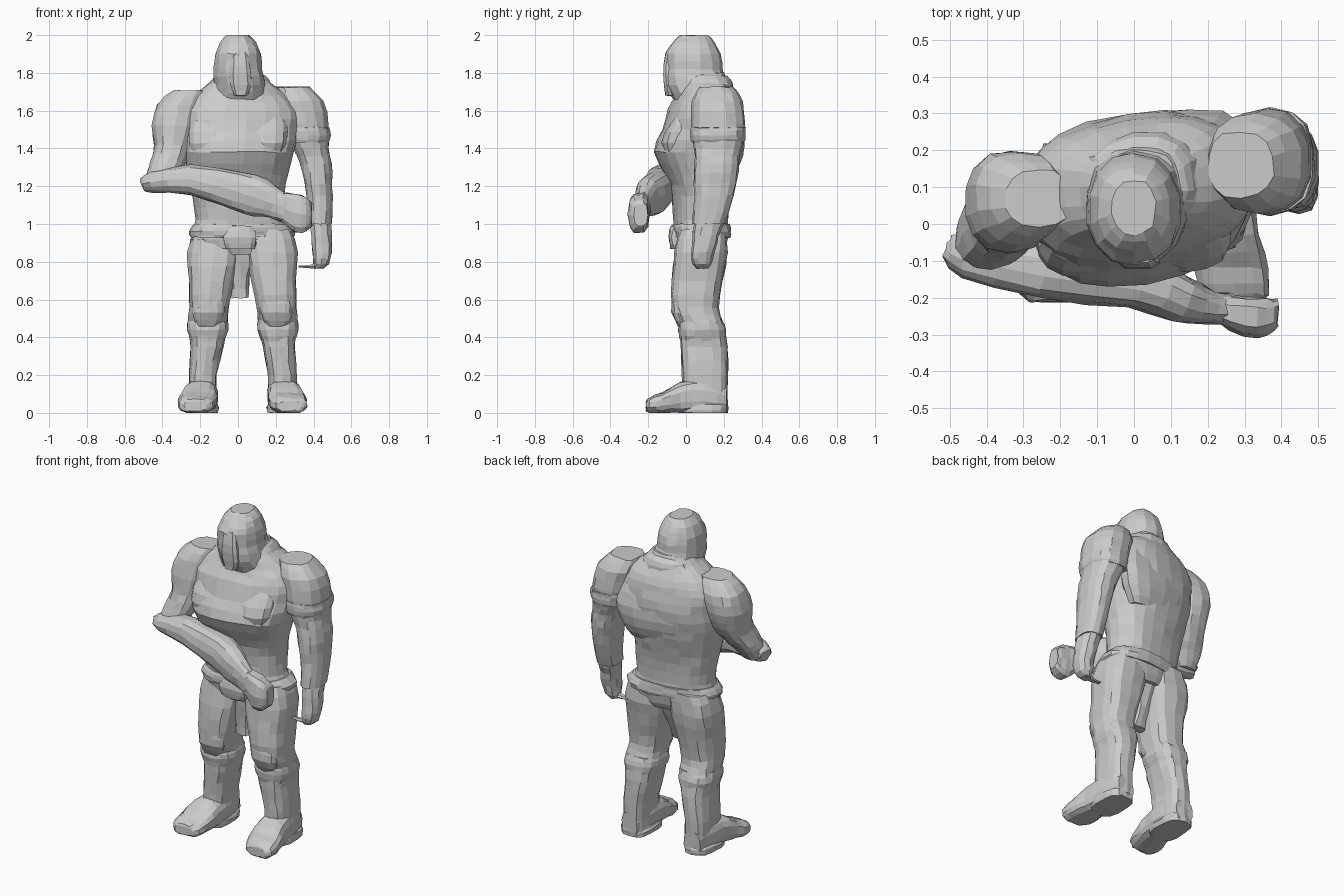
import bpy, bmesh, math, random
from mathutils import Vector

random.seed(4)
X, Y, Z = Vector((1, 0, 0)), Vector((0, 1, 0)), Vector((0, 0, 1))


def refine(rings):
    """Insert a smooth in-between ring between each pair of rings."""
    out, last = [], len(rings) - 1
    for i in range(last):
        quad = (rings[max(i - 1, 0)], rings[i], rings[i + 1], rings[min(i + 2, last)])
        out += [rings[i], [(-a + 9 * b + 9 * c - d) / 16 for a, b, c, d in zip(*quad)]]
    return out + [rings[last]]


def body_part(name, rings, axis=None, ref=X, sides=14, square=2.4, rough=0.004, smooth=True):
    """Loft rings (x, y, z, half width along ref, half depth) into a faceted part."""
    if smooth:
        rings = refine(rings)
    bm = bmesh.new()
    loops = []
    for i, (x, y, z, a, b) in enumerate(rings):
        p, q = rings[max(i - 1, 0)], rings[min(i + 1, len(rings) - 1)]
        t = axis or (Vector(q[:3]) - Vector(p[:3])).normalized()
        u = (ref - t * ref.dot(t)).normalized()
        v = t.cross(u)
        loop = []
        for k in range(sides):
            ang = 2 * math.pi * (k + 0.5) / sides
            c, s = math.cos(ang), math.sin(ang)
            c = math.copysign(abs(c) ** (2 / square), c) * a
            s = math.copysign(abs(s) ** (2 / square), s) * b
            jit = Vector([random.uniform(-rough, rough) for _ in range(3)])
            co = Vector((x, y, z)) + u * c + v * s + jit
            co.z = min(max(co.z, 0), 2)
            loop.append(bm.verts.new(co))
        loops.append(loop)
    for l0, l1 in zip(loops, loops[1:]):
        for k in range(sides):
            n = (k + 1) % sides
            bm.faces.new((l0[k], l0[n], l1[n], l1[k]))
    bm.faces.new(loops[0][::-1])
    bm.faces.new(loops[-1])
    bmesh.ops.recalc_face_normals(bm, faces=bm.faces)
    me = bpy.data.meshes.new(name)
    bm.to_mesh(me)
    bm.free()
    ob = bpy.data.objects.new(name, me)
    bpy.context.collection.objects.link(ob)
    return ob


# Torso, twisted so one shoulder sits further back
twist = Vector((math.cos(0.15), math.sin(0.15), 0))
body_part("torso", [
    (.02, .08, .84, .18, .11), (.02, .08, .92, .27, .135), (.01, .08, 1.02, .235, .14),
    (0, .08, 1.15, .245, .15), (0, .075, 1.26, .265, .18), (0, .06, 1.38, .295, .225),
    (.01, .09, 1.5, .31, .21), (.01, .10, 1.6, .31, .19), (.01, .11, 1.68, .25, .16),
    (.01, .10, 1.75, .16, .13), (.01, .10, 1.8, .11, .10)], axis=Z, ref=twist, sides=22)
# Belt with buckle and hanging cloth
body_part("belt", [(.02, .08, .93, .275, .145), (.02, .08, .96, .285, .15),
                   (.015, .08, 1.0, .25, .147)], axis=Z, ref=twist, sides=22)
body_part("buckle", [(.01, -.05, .87, .08, .03), (.01, -.06, .93, .09, .035),
                     (.01, -.05, .99, .07, .03)], axis=Z, sides=10, square=3)
body_part("loincloth", [(.012, .04, .61, .045, .03), (.012, .06, .72, .05, .06),
                        (.012, .08, .86, .1, .1)], axis=Z, sides=10, square=3)

# Head, face plate and collar
body_part("head", [
    (.01, .08, 1.66, .15, .15), (.01, .055, 1.74, .14, .16), (0, .042, 1.82, .13, .153),
    (0, .037, 1.9, .122, .148), (0, .04, 1.96, .098, .115), (0, .045, 2.0, .06, .075)],
    axis=Z, square=2.2)
body_part("face_plate", [(.015, -.07, 1.68, .035, .04), (.015, -.075, 1.74, .06, .042),
                         (.01, -.08, 1.84, .055, .042), (.01, -.065, 1.91, .04, .04)],
          axis=Z, sides=8, square=4, rough=.002)
body_part("collar", [(.01, .10, 1.63, .25, .155), (.02, .105, 1.71, .175, .145),
                     (.02, .11, 1.765, .14, .13), (.02, .1, 1.79, .11, .1)], axis=Z, ref=twist)

# Legs, boots, knee pads and boot cuffs
leg = [(.21, .10, .03, .075, .12), (.21, .10, .2, .076, .12), (.19, .095, .35, .088, .125),
       (.185, .08, .48, .105, .115), (.18, .05, .56, .105, .125), (.165, .06, .7, .12, .135),
       (.155, .08, .85, .14, .14), (.135, .09, .97, .12, .125)]
boot = [(.215, .215, .07, .055, .07), (.215, .1, .09, .085, .09), (.225, -.03, .082, .092, .082),
        (.24, -.12, .055, .102, .055), (.25, -.19, .042, .09, .042), (.25, -.21, .036, .06, .025)]
knee = [(.185, .0, .46, .06, .04), (.18, -.025, .53, .085, .05), (.175, -.02, .62, .075, .05),
        (.17, .0, .66, .05, .04)]
cuff = [(.188, .09, .38, .09, .12), (.186, .085, .44, .112, .125), (.185, .08, .49, .105, .115)]
sole = [(.215, .09, 0, .085, .13), (.215, .09, .03, .09, .132), (.215, .09, .05, .08, .125)]
for side, label in ((1, "left"), (-1, "right")):
    for part, rings, axis in (("leg", leg, Z), ("boot", boot, -Y), ("knee_pad", knee, Z),
                              ("boot_cuff", cuff, Z), ("boot_heel", sole, Z)):
        placed = [(side * r[0] + .025, *r[1:]) for r in rings]
        body_part(f"{label}_{part}", placed, axis=axis, square=2.8)

# Hanging arm with hand and outstretched finger
body_part("left_arm", [
    (.29, .16, 1.725, .09, .09), (.33, .165, 1.65, .125, .135), (.36, .17, 1.53, .12, .142),
    (.375, .17, 1.44, .105, .135), (.40, .165, 1.36, .088, .118), (.42, .16, 1.27, .08, .12),
    (.43, .15, 1.15, .07, .105), (.435, .12, 1.0, .062, .085)], axis=Z)
body_part("left_hand", [
    (.435, .125, 1.02, .055, .08), (.442, .105, .94, .055, .07), (.447, .09, .85, .052, .06),
    (.44, .085, .79, .04, .05), (.425, .085, .765, .025, .03)], axis=Z, sides=10)
body_part("left_finger", [(.45, .085, .785, .02, .03), (.38, .08, .775, .01, .02),
                          (.32, .08, .775, .005, .012)], ref=Z, sides=6, rough=.001)
body_part("left_shoulder_band", [(.368, .17, 1.43, .11, .138), (.37, .17, 1.47, .122, .145),
                                 (.365, .17, 1.51, .122, .144)], axis=Z)

# Bent arm crossing the belly, ending in a fist
body_part("right_upper_arm", [
    (-.26, .07, 1.705, .09, .08), (-.31, .07, 1.63, .12, .125), (-.335, .06, 1.52, .122, .135),
    (-.345, .04, 1.42, .1, .125), (-.37, .0, 1.33, .095, .11), (-.40, -.04, 1.26, .085, .09),
    (-.42, -.07, 1.19, .06, .065)], axis=Z)
body_part("right_forearm", [
    (-.50, -.065, 1.21, .035, .035), (-.45, -.08, 1.22, .055, .065), (-.25, -.12, 1.235, .08, .082),
    (0, -.15, 1.175, .105, .08), (.12, -.20, 1.14, .105, .065), (.2, -.225, 1.105, .08, .045),
    (.26, -.235, 1.08, .075, .045)], ref=Z)
body_part("right_fist", [(.23, -.23, 1.09, .075, .04), (.30, -.25, 1.06, .105, .055),
                         (.36, -.25, 1.05, .09, .052), (.39, -.24, 1.05, .06, .035)],
          axis=X, ref=Z, sides=10, square=3)

# Chest muscles and shoulder blades
body_part("right_pectoral", [(-.14, -.04, 1.34, .1, .08), (-.13, -.06, 1.43, .13, .09),
                             (-.13, -.02, 1.54, .12, .08), (-.12, .02, 1.62, .08, .06)], axis=Z)
body_part("left_pectoral", [(.13, -.02, 1.34, .09, .08), (.14, -.04, 1.43, .12, .09),
                            (.14, .0, 1.54, .12, .08), (.13, .04, 1.62, .08, .06)], axis=Z)
body_part("back_muscles", [(.03, .2, 1.27, .18, .05), (.03, .21, 1.36, .24, .08),
                           (.03, .215, 1.48, .27, .085), (.03, .19, 1.6, .24, .08)],
          axis=Z, ref=twist)
